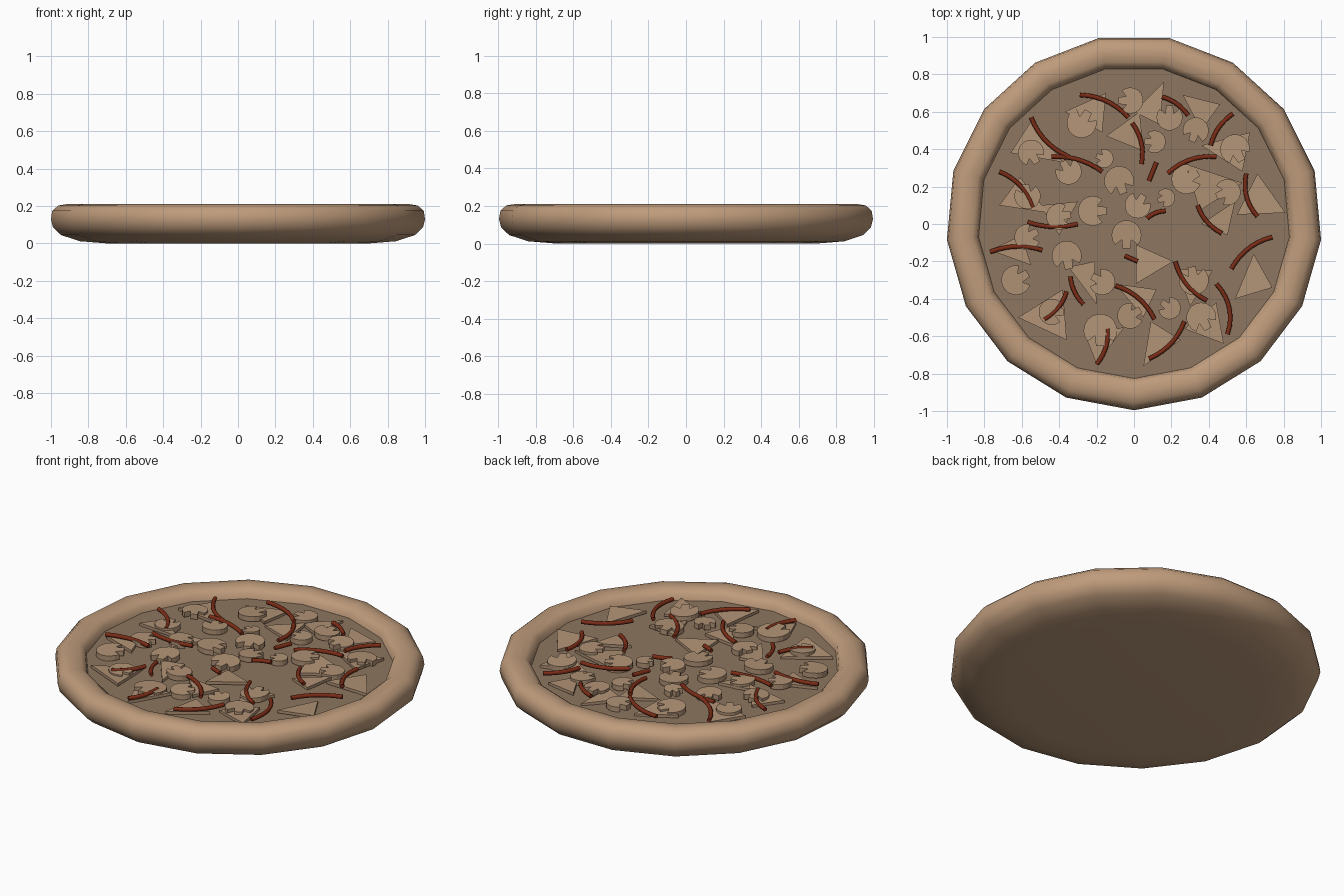
import bpy, bmesh, math, random
from mathutils import Vector

random.seed(4)
SIDES, CY, FLOOR = 17, 0.0085, 0.15


def material(name, rgb):
    m = bpy.data.materials.new(name)
    m.diffuse_color = (*rgb, 1)
    return m


def add_object(name, data, mat):
    ob = bpy.data.objects.new(name, data)
    bpy.context.collection.objects.link(ob)
    data.materials.append(mat)
    return ob


def finish(bm, name, mat, smooth=False):
    bmesh.ops.recalc_face_normals(bm, faces=bm.faces[:])
    for f in bm.faces:
        f.smooth = smooth
    me = bpy.data.meshes.new(name)
    bm.to_mesh(me)
    bm.free()
    return add_object(name, me, mat)


def ring(bm, r, z):
    # one corner points to -y
    out = []
    for i in range(SIDES):
        a = -math.pi / 2 + math.tau * i / SIDES
        out.append(bm.verts.new((r * math.cos(a), r * math.sin(a) + CY, z)))
    return out


def prism(bm, outline, z, h, tilt):
    # flat slice with a slight random lean
    cx = sum(p[0] for p in outline) / len(outline)
    cy = sum(p[1] for p in outline) / len(outline)
    tx, ty = random.uniform(-tilt, tilt), random.uniform(-tilt, tilt)
    lo, hi = [], []
    for x, y in outline:
        dz = z + (x - cx) * tx + (y - cy) * ty
        lo.append(bm.verts.new((x, y, dz)))
        hi.append(bm.verts.new((x, y, dz + h)))
    bm.faces.new(lo[::-1])
    bm.faces.new(hi)
    n = len(outline)
    for i in range(n):
        j = (i + 1) % n
        bm.faces.new((lo[i], lo[j], hi[j], hi[i]))


dough = material("dough", (0.52, 0.33, 0.20))
sauce_mat = material("base", (0.27, 0.18, 0.115))
slice_mat = material("slices", (0.44, 0.29, 0.18))
red = material("pepper", (0.20, 0.025, 0.008))

# Crust: rounded rim and flat underside
profile = [(0.70, 0), (0.85, 0.012), (0.95, 0.045), (0.993, 0.085), (1.0043, 0.13),
           (0.997, 0.175), (0.965, 0.203), (0.92, 0.21), (0.87, 0.203),
           (0.842, 0.182), (0.832, FLOOR - 0.01)]
bm = bmesh.new()
rings = [ring(bm, r, z) for r, z in profile]
bm.faces.new(rings[0][::-1])
for a, b in zip(rings, rings[1:]):
    for i in range(SIDES):
        j = (i + 1) % SIDES
        bm.faces.new((a[i], a[j], b[j], b[i]))
finish(bm, "crust", dough, True)

# Sunken base inside the crust
bm = bmesh.new()
bm.faces.new(ring(bm, 0.84, FLOOR))
finish(bm, "topping_base", sauce_mat)

# Triangular slices (three corners each)
triangles = [
    (-.37, .60, -.15, .70, -.17, .49), (.16, .76, .0, .60, .14, .53),
    (.26, .69, .46, .64, .36, .50), (.03, .60, -.15, .47, .05, .39),
    (-.55, .55, -.66, .38, -.38, .33), (.62, .49, .36, .42, .58, .28),
    (.66, .27, .81, .06, .55, .05), (.28, .32, .58, .22, .35, .07),
    (.54, .12, .36, .0, .50, -.06), (-.61, .25, -.72, .10, -.46, .06),
    (-.50, .10, -.30, .12, -.40, -.06), (-.77, -.14, -.55, -.22, -.60, -.06),
    (.01, -.11, .21, -.20, .01, -.32), (-.35, -.23, -.21, -.20, -.20, -.43),
    (.64, -.16, .74, -.34, .54, -.40), (-.38, -.35, -.62, -.50, -.36, -.62),
    (-.26, -.60, -.05, -.55, -.20, -.75), (.09, -.52, .25, -.62, .05, -.76),
    (.27, -.56, .44, -.42, .48, -.64), (.23, -.24, .42, -.25, .30, -.44),
    (-.10, -.32, .12, -.35, .05, -.50)]
bm = bmesh.new()
for t in triangles:
    prism(bm, [t[0:2], t[2:4], t[4:6]], FLOOR + 0.003, 0.017, 0.06)
finish(bm, "triangle_slices", slice_mat)

# Mushroom slices (x, y, size, stem direction)
mushrooms = [
    (-.02, .66, .07, 180), (.19, .57, .07, 90), (-.28, .54, .08, 60), (.33, .50, .07, 250),
    (.11, .44, .06, 180), (-.55, .38, .07, -60), (-.16, .35, .05, 160), (-.35, .28, .07, 120),
    (.28, .24, .08, 30), (-.08, .23, .08, -70), (.17, .14, .05, 200), (.02, .10, .07, 60),
    (-.22, .07, .08, 0), (-.57, .15, .07, 100), (.50, .17, .07, 200), (-.57, -.07, .07, 30),
    (-.04, -.06, .08, -90), (-.36, -.17, .08, -80), (-.63, -.30, .08, 30),
    (-.17, -.31, .07, 150), (.32, -.30, .08, 100), (-.02, -.49, .07, 30),
    (.19, -.45, .06, 140), (.36, -.50, .08, -60), (-.18, -.57, .09, -90),
    (-.44, -.47, .07, 0), (.54, .40, .08, -60), (-.40, .04, .07, 10)]
cap = [(math.cos(math.radians(a)), math.sin(math.radians(a))) for a in range(50, 311, 20)]
shape = cap + [(.3, -.32), (.9, -.26), (.9, .26), (.3, .32)]
bm = bmesh.new()
for x, y, s, deg in mushrooms:
    c, d = s * math.cos(math.radians(deg)), s * math.sin(math.radians(deg))
    outline = [(x + u * c - v * d, y + u * d + v * c) for u, v in shape]
    prism(bm, outline, FLOOR + 0.005, 0.03, 0.06)
finish(bm, "mushroom_slices", slice_mat)

# Curved pepper strips (start, end, bulge to the left)
strips = [
    (-.29, .69, -.03, .57, .03), (.15, .68, .29, .58, .015), (-.55, .57, -.35, .36, -.03),
    (-.01, .54, .04, .32, .025), (.53, .59, .41, .42, -.02), (-.44, .36, -.17, .28, .025),
    (.18, .27, .44, .36, .03), (-.72, .28, -.54, .09, .03), (.60, .27, .66, .04, -.03),
    (-.57, .01, -.30, .0, -.02), (.34, .10, .47, -.05, -.02), (-.77, -.15, -.49, -.14, .025),
    (.74, -.07, .52, -.24, -.03), (.22, -.20, .39, -.41, -.03), (-.10, -.33, .11, -.51, .03),
    (.44, -.32, .50, -.59, .04), (-.36, -.36, -.48, -.51, .02), (-.34, -.28, -.27, -.43, -.015),
    (-.14, -.56, -.20, -.75, .02), (.27, -.52, .08, -.72, .03), (.08, .23, .12, .33, 0),
    (.07, .03, .17, .07, .01), (-.05, -.17, .02, -.20, 0)]
cu = bpy.data.curves.new("pepper_strips", 'CURVE')
cu.dimensions = '3D'
cu.bevel_depth = 0.012
cu.bevel_resolution = 1
cu.use_fill_caps = True
for x1, y1, x2, y2, bulge in strips:
    p, q = Vector((x1, y1, FLOOR + 0.03)), Vector((x2, y2, FLOOR + 0.03))
    side = Vector((y1 - y2, x2 - x1, 0)).normalized()
    sp = cu.splines.new('POLY')
    sp.points.add(7)
    for i, pt in enumerate(sp.points):
        t = i / 7
        pt.co = (*(p.lerp(q, t) + side * bulge * 4 * t * (1 - t)), 1)
add_object("pepper_strips", cu, red)
